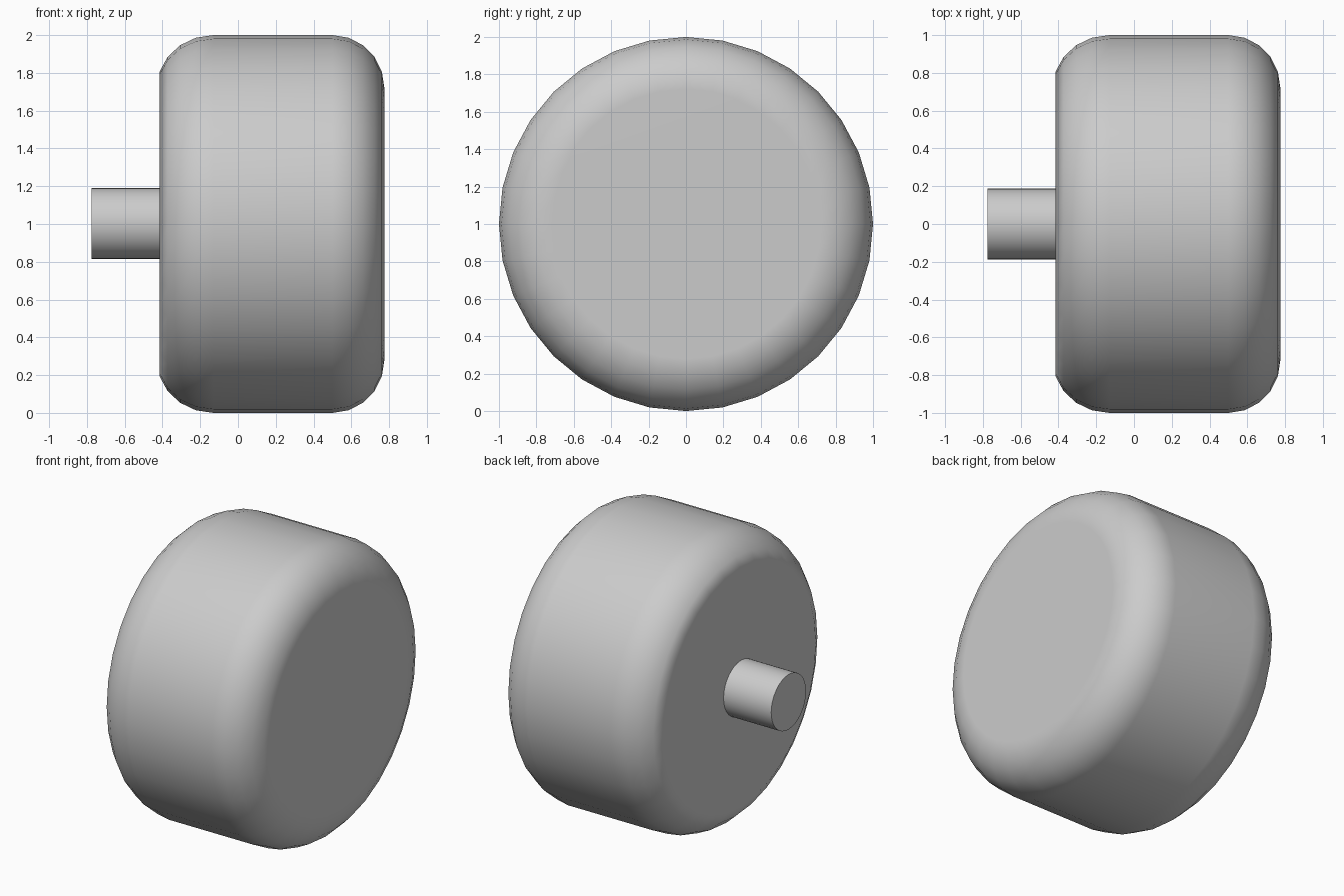
import bpy, bmesh
from math import sin, cos, pi, radians

if "Cube" in bpy.data.objects:
    bpy.data.objects.remove(bpy.data.objects["Cube"])


def lathe_x(name, profile, sides, z):
    """Revolve (x, radius) points around the x axis and cap both ends."""
    bm = bmesh.new()
    rings = []
    for x, r in profile:
        rings.append([bm.verts.new((x, r * sin(2 * pi * i / sides),
                                    r * cos(2 * pi * i / sides)))
                      for i in range(sides)])
    for a, b in zip(rings, rings[1:]):
        for i in range(sides):
            j = (i + 1) % sides
            bm.faces.new((a[i], a[j], b[j], b[i]))
    bm.faces.new(rings[0])
    bm.faces.new(rings[-1])
    bmesh.ops.recalc_face_normals(bm, faces=bm.faces)
    mesh = bpy.data.meshes.new(name)
    bm.to_mesh(mesh)
    bm.free()
    ob = bpy.data.objects.new(name, mesh)
    ob.location.z = z
    bpy.context.collection.objects.link(ob)
    bpy.ops.object.select_all(action='DESELECT')
    ob.select_set(True)
    bpy.context.view_layer.objects.active = ob
    bpy.ops.object.shade_smooth_by_angle(angle=radians(35))
    # Large flat faces keep flat shading
    mod = ob.modifiers.new("Flat faces", 'WEIGHTED_NORMAL')
    mod.keep_sharp = True
    return ob


# Tyre: rounded shoulders, the inner one cut one step short of a quarter turn
STEP = pi / 10
inner = [(-0.13 - 0.30 * sin(k * STEP), 0.72 + 0.28 * cos(k * STEP))
         for k in range(4, -1, -1)]
outer = [(0.50 + 0.275 * sin(k * STEP), 0.72 + 0.28 * cos(k * STEP))
         for k in range(6)]
lathe_x("wheel", inner + outer, 32, 1.0)

# Axle stub on the inner side
lathe_x("axle", [(-0.775, 0.188), (-0.40, 0.188)], 32, 1.003)
